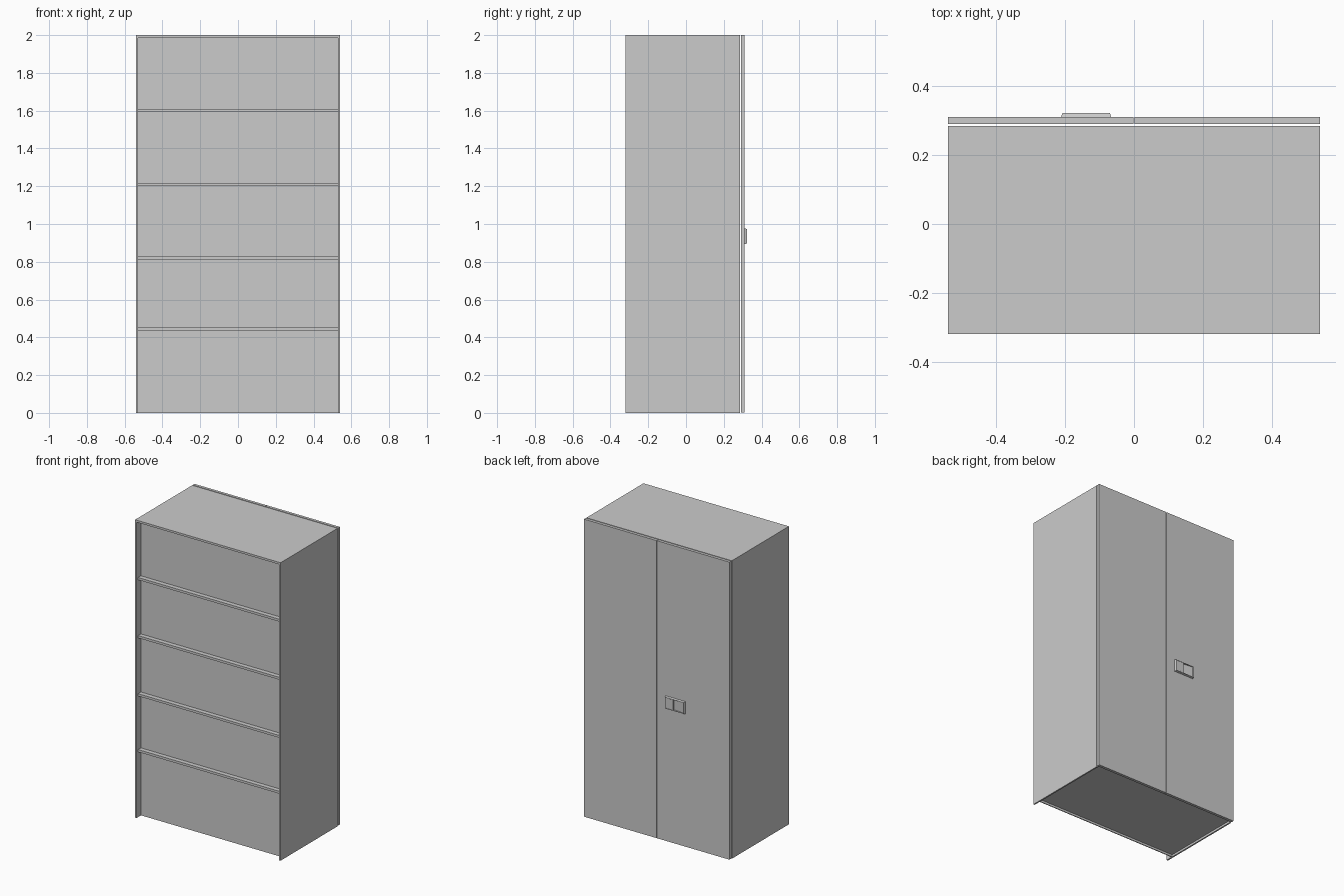
import bpy, bmesh
from mathutils import Vector

if "Cube" in bpy.data.objects:
    bpy.data.objects.remove(bpy.data.objects["Cube"])


def finish(name, bm):
    bmesh.ops.recalc_face_normals(bm, faces=bm.faces)
    me = bpy.data.meshes.new(name)
    bm.to_mesh(me)
    bm.free()
    ob = bpy.data.objects.new(name, me)
    bpy.context.collection.objects.link(ob)
    return ob


def box(name, lo, hi):
    bm = bmesh.new()
    bmesh.ops.create_cube(bm, size=1)
    lo, hi = Vector(lo), Vector(hi)
    for v in bm.verts:
        v.co = [(lo[i] + hi[i]) / 2 + v.co[i] * (hi[i] - lo[i]) for i in range(3)]
    return finish(name, bm)


W, H = 0.54, 2.0            # half width, height
Y0, Y1 = -0.32, 0.285       # carcass depth range
T = 0.01                    # sheet thickness

# Side panels and door leaves, one per side
for s, side in ((-1, "left"), (1, "right")):
    xa, xb = sorted((s * W, s * (W - T)))
    box(side + "_side_panel", (xa, Y0, 0), (xb, Y1, H))
    xa, xb = sorted((s * 0.0015, s * W))
    box(side + "_door", (xa, 0.291, 0.003), (xb, 0.31, H))

# Top, raised floor and recessed rear sheet
I = W - T
box("top_panel", (-I, Y0, H - 0.014), (I, Y1, H))
box("floor_panel", (-I, -0.268, 0.014), (I, Y1, 0.024))
box("rear_sheet", (-I, -0.272, 0), (I, -0.266, H - 0.014))

# Shelves, their edges projecting past the rear sheet
for i, z in enumerate((0.445, 0.82, 1.21, 1.60)):
    box(f"shelf_{i + 1}", (-I, -0.302, z - 0.008), (I, 0.265, z + 0.008))

# Handle plate: tapered block split into a lock face and a sloped finger pocket
bm = bmesh.new()
xs, zs = (-0.212, -0.125, -0.066), (0.893, 0.977)
c = 0.004
base = [[bm.verts.new((x, 0.31, z)) for x in xs] for z in zs]
top = [[bm.verts.new((x + d, 0.322, z + e)) for x, d in zip(xs, (c, 0, -c))]
       for z, e in zip(zs, (c, -c))]
for i in range(2):
    bm.faces.new((base[0][i], base[0][i + 1], base[1][i + 1], base[1][i]))
    for k in range(2):
        bm.faces.new((base[k][i], base[k][i + 1], top[k][i + 1], top[k][i]))
for i in (0, 2):
    bm.faces.new((base[0][i], base[1][i], top[1][i], top[0][i]))
pocket, lock = [bm.faces.new((top[0][i], top[0][i + 1], top[1][i + 1], top[1][i]))
                for i in range(2)]
bmesh.ops.recalc_face_normals(bm, faces=bm.faces)
for f, depth in ((pocket, 0.010), (lock, 0.001)):
    bmesh.ops.inset_individual(bm, faces=[f], thickness=0.005)
    bmesh.ops.inset_individual(bm, faces=[f], thickness=0.001)
    xm = f.calc_center_median().x
    for v in f.verts:
        v.co.y -= depth if v.co.x > xm else depth * 0.2
finish("door_handle", bm)
